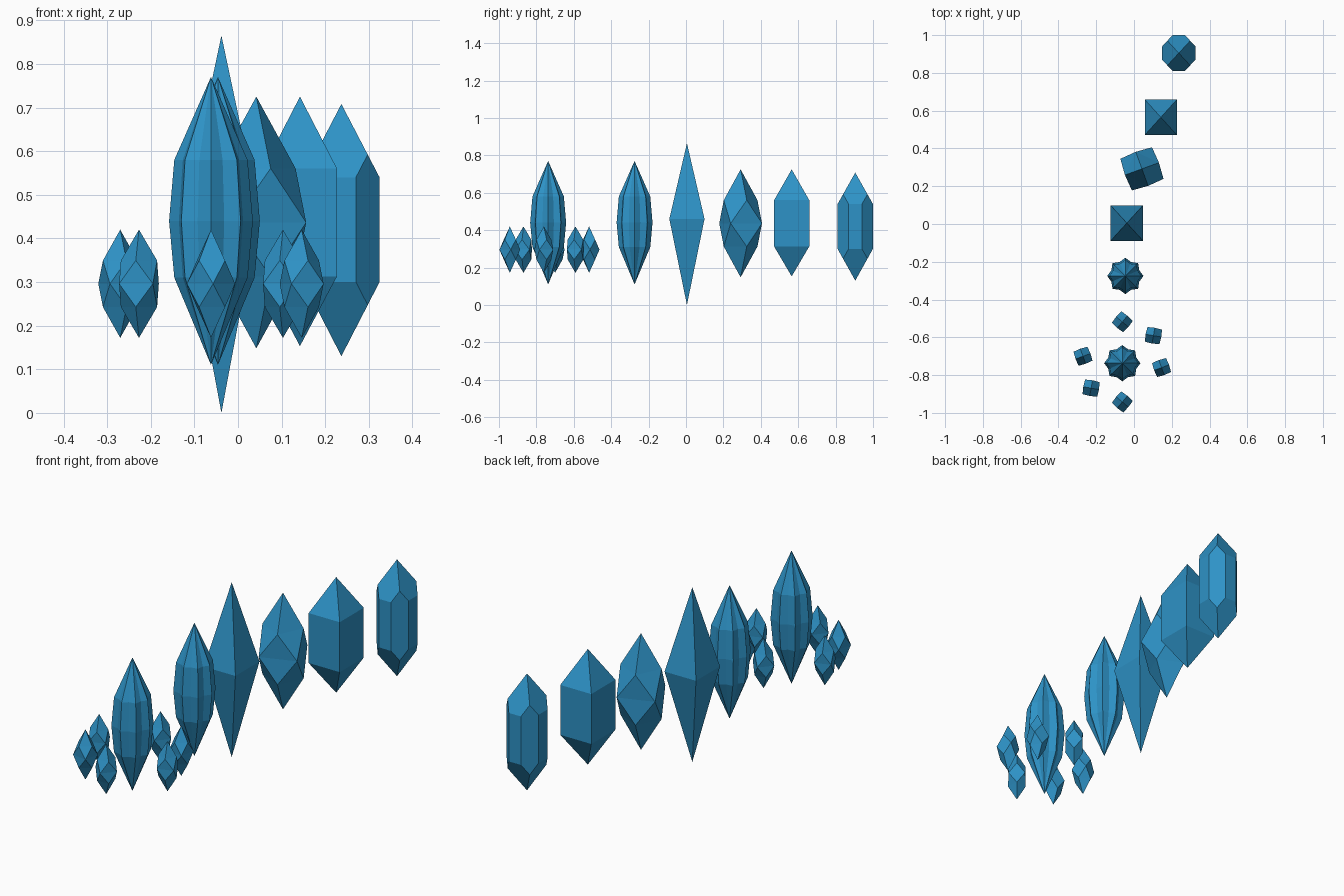
import bpy, bmesh
from math import cos, sin, pi, radians
from mathutils import Vector

cube = bpy.data.objects.get("Cube")
if cube:
    bpy.data.objects.remove(cube)

blue = bpy.data.materials.new("crystal blue")
blue.use_nodes = True
colour = (0.027, 0.29, 0.57, 1)
blue.diffuse_color = colour
blue.node_tree.nodes["Principled BSDF"].inputs["Base Color"].default_value = colour


def ring(z, rx, ry, count, turn=0.0, valley=1.0):
    """Horizontal loop of points; valley < 1 pulls every second point inward."""
    points = []
    for i in range(count):
        a = radians(turn) + 2 * pi * i / count
        k = valley if i % 2 else 1.0
        points.append((rx * k * cos(a), ry * k * sin(a), z))
    return points


def crystal(name, x, y, bottom, top, rings, twisted=False, chamfer=None):
    """Join bottom tip, stacked rings and top tip into one gem."""
    bm = bmesh.new()
    low, high = bm.verts.new((0, 0, bottom)), bm.verts.new((0, 0, top))
    loops = [[bm.verts.new(p) for p in r] for r in rings]
    n = len(loops[0])
    for i in range(n):
        j = (i + 1) % n
        bm.faces.new((low, loops[0][j], loops[0][i]))
        bm.faces.new((high, loops[-1][i], loops[-1][j]))
        for k, (a, b) in enumerate(zip(loops, loops[1:])):
            if not twisted:
                bm.faces.new((a[i], a[j], b[j], b[i]))
            elif k % 2 == 0:      # upper loop is half a step ahead
                bm.faces.new((a[i], a[j], b[i]))
                bm.faces.new((a[j], b[j], b[i]))
            else:                 # upper loop is half a step behind
                bm.faces.new((a[i], b[j], b[i]))
                bm.faces.new((a[i], a[j], b[j]))
    # Cut the vertical corners off
    if chamfer:
        for sx in (-1, 1):
            for sy in (-1, 1):
                geom = bm.verts[:] + bm.edges[:] + bm.faces[:]
                bmesh.ops.bisect_plane(
                    bm, geom=geom, clear_outer=True,
                    plane_co=(sx * chamfer[0], sy * chamfer[1], 0),
                    plane_no=Vector((sx / chamfer[0], sy / chamfer[1], 0)))
                rim = [e for e in bm.edges if e.is_boundary]
                bmesh.ops.holes_fill(bm, edges=rim, sides=0)
    bmesh.ops.recalc_face_normals(bm, faces=bm.faces[:])
    mesh = bpy.data.meshes.new(name)
    bm.to_mesh(mesh)
    bm.free()
    mesh.materials.append(blue)
    obj = bpy.data.objects.new(name, mesh)
    obj.location = (x, y, 0)
    bpy.context.collection.objects.link(obj)


def square(z, hx, hy):
    return ring(z, hx * 2 ** 0.5, hy * 2 ** 0.5, 4, 45)


def twisted_crystal(name, x, y, bottom, top, radius, turn):
    h = top - bottom
    end = radius * 0.76
    rings = [ring(bottom + 0.285 * h, end, end, 4, turn - 45),
             ring(bottom + 0.5 * h, radius, radius, 4, turn),
             ring(bottom + 0.715 * h, end, end, 4, turn - 45)]
    crystal(name, x, y, bottom, top, rings, twisted=True)


def star_crystal(name, x, y, turn):
    rings = [ring(z, r, r, 16, turn, 0.83)
             for z, r in ((0.31, 0.084), (0.44, 0.096), (0.58, 0.084))]
    crystal(name, x, y, 0.11, 0.77, rings)


# Chamfered column crystal
hx, hy = 0.0875, 0.0945
crystal("chamfered_crystal", 0.237, 0.905, 0.13, 0.708,
        [square(0.30, hx, hy), square(0.54, hx, hy)],
        chamfer=(hx * 0.69, hy * 0.69))

# Square column crystal
crystal("column_crystal", 0.142, 0.565, 0.153, 0.725,
        [square(0.313, 0.085, 0.094), square(0.56, 0.085, 0.094)])

# Faceted twisted crystal
twisted_crystal("faceted_crystal", 0.042, 0.292, 0.148, 0.725, 0.126, 65)

# Tall double pyramid
crystal("tall_crystal", -0.038, 0.005, 0, 0.865, [square(0.46, 0.086, 0.094)])

# Ridged crystals
star_crystal("ridged_crystal", -0.046, -0.275, 0)
star_crystal("cluster_core", -0.062, -0.737, 0)

# Small crystals around the core, in opposite pairs
shards = [(0, 0.212, 5), (0.165, 0.139, 35), (0.208, -0.03, 65)]
for i, (dx, dy, turn) in enumerate(shards):
    for side, s in (("a", 1), ("b", -1)):
        twisted_crystal(f"cluster_shard_{i + 1}{side}", -0.062 + s * dx, -0.73 + s * dy,
                        0.172, 0.42, 0.0555, turn)
